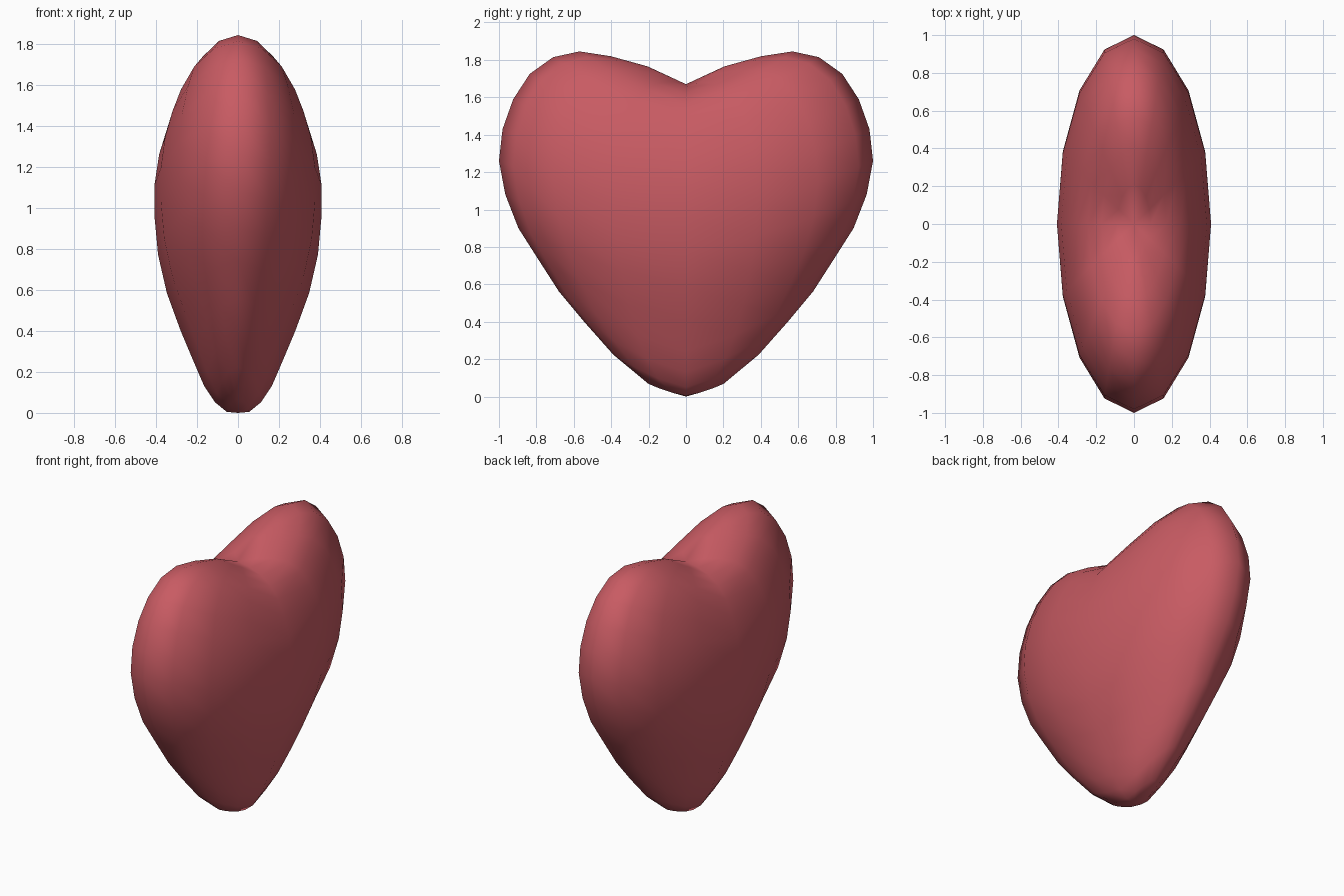
import bpy
import bmesh
from math import acos, hypot, pi

if "Cube" in bpy.data.objects:
    bpy.data.objects.remove(bpy.data.objects["Cube"])

RINGS = 16
RADIUS = 0.835

# Per ring, top pole to bottom pole: rise of the rim, rise of the broad faces,
# half thickness and half width relative to the sphere
RIM_RISE = [0, .111, .213, .316, .389, .426, .435, .432, .425,
            .408, .385, .369, .316, .259, .16, .052, 0]
FACE_RISE = [0, 0, .015, .04, .07, .09, .108, .115, .125,
             .1, .07, .03, 0, -.01, -.013, -.011, 0]
THICKNESS = [.46, .455, .45, .44, .427, .415, .417, .416, .408,
             .398, .376, .337, .303, .297, .29, .28, .28]
WIDTH = [1, 1.05, 1.05, 1.025, 1.005, 1.005, 1, 1, 1,
         .985, .97, .955, .96, .98, 1.015, 1.03, 1]


def sculpt(vert):
    """Turn a point of the unit sphere into a point of the heart."""
    x, y, z = vert.co
    ring = round(acos(max(-1, min(1, z))) / pi * RINGS)
    # Blend from the broad faces (0) to the rim (1)
    blend = (abs(y) / max(hypot(x, y), 0.001)) ** 1.4
    rise = FACE_RISE[ring] + (RIM_RISE[ring] - FACE_RISE[ring]) * blend
    vert.co = (x * THICKNESS[ring], y * WIDTH[ring], RADIUS * (1 + z) + rise)


# Heart body
bm = bmesh.new()
bmesh.ops.create_uvsphere(bm, u_segments=16, v_segments=RINGS, radius=1)
for vert in bm.verts:
    sculpt(vert)
bmesh.ops.recalc_face_normals(bm, faces=bm.faces)
for face in bm.faces:
    face.smooth = True
mesh = bpy.data.meshes.new("heart_body")
bm.to_mesh(mesh)
bm.free()
heart = bpy.data.objects.new("heart_body", mesh)
bpy.context.collection.objects.link(heart)

# Rose red material
color = (0.58, 0.105, 0.125, 1)
material = bpy.data.materials.new("rose_red")
material.use_nodes = True
material.diffuse_color = color
shader = next(n for n in material.node_tree.nodes if n.type == "BSDF_PRINCIPLED")
shader.inputs["Base Color"].default_value = color
mesh.materials.append(material)
